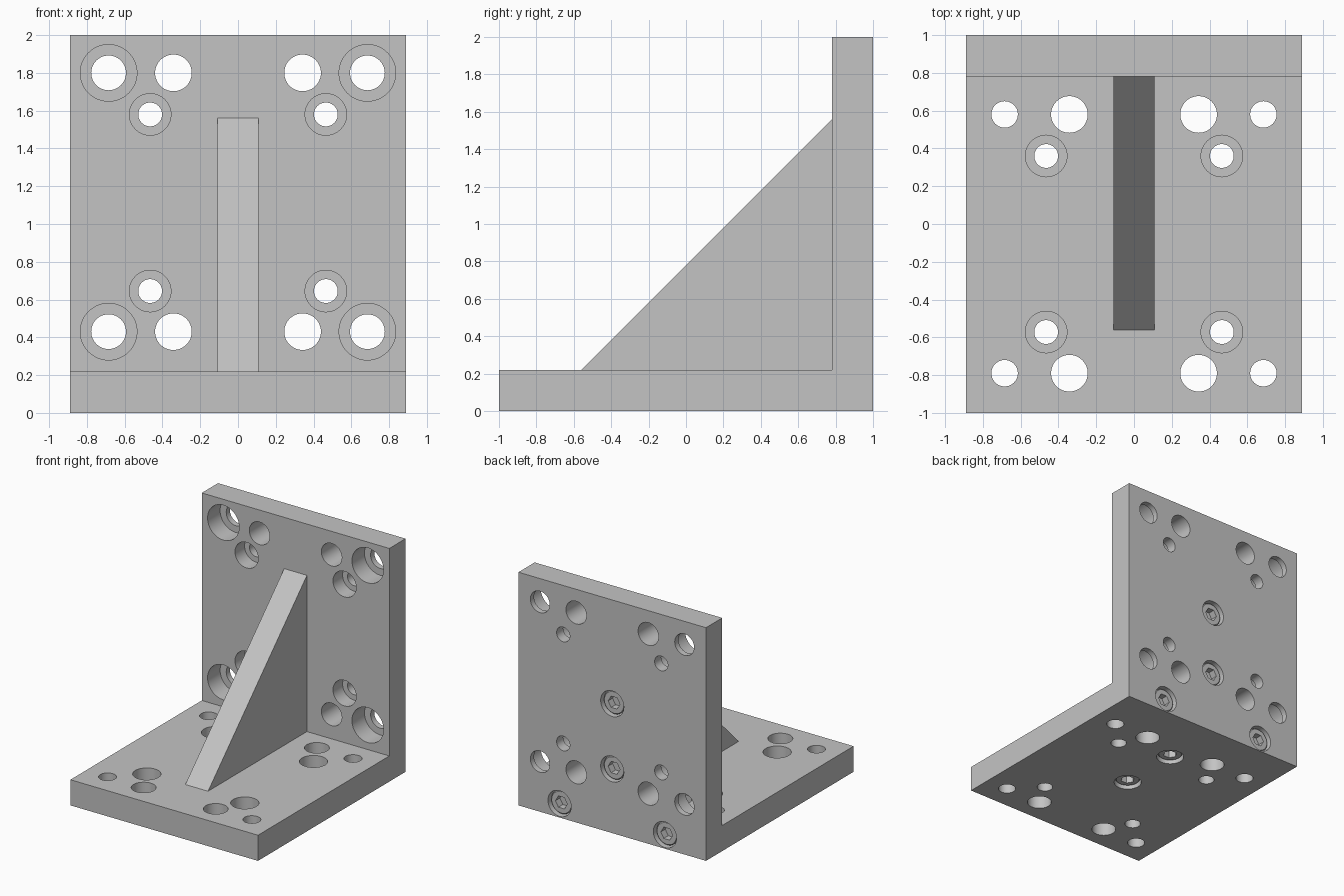
import bpy, bmesh, math
from mathutils import Matrix, Vector

if "Cube" in bpy.data.objects:
    bpy.data.objects.remove(bpy.data.objects["Cube"])

grey = bpy.data.materials.new("machined grey")
grey.use_nodes = True
grey.diffuse_color = (0.55, 0.55, 0.55, 1)
grey.node_tree.nodes["Principled BSDF"].inputs["Base Color"].default_value = (0.55, 0.55, 0.55, 1)

HALF_W, THICK = 0.89, 0.22
FACE_Y = 1 - THICK          # front face of the upright plate


def finish(name, bm):
    bmesh.ops.recalc_face_normals(bm, faces=bm.faces[:])
    mesh = bpy.data.meshes.new(name)
    bm.to_mesh(mesh)
    bm.free()
    mesh.materials.append(grey)
    obj = bpy.data.objects.new(name, mesh)
    bpy.context.collection.objects.link(obj)
    return obj


def prism(name, outline, half):
    """Extrude a (y, z) outline along x."""
    bm = bmesh.new()
    face = bm.faces.new([bm.verts.new((-half, y, z)) for y, z in outline])
    side = bmesh.ops.extrude_face_region(bm, geom=[face])["geom"]
    verts = [v for v in side if isinstance(v, bmesh.types.BMVert)]
    bmesh.ops.translate(bm, verts=verts, vec=(2 * half, 0, 0))
    return finish(name, bm)


def lathe(bm, profile, origin, axis, sides=48):
    """Closed turned solid: (radius, depth) steps along an axis from origin."""
    turn = Matrix.Translation(origin) @ Vector(axis).to_track_quat('Z', 'Y').to_matrix().to_4x4()
    rings = []
    for r, d in profile:
        angles = [2 * math.pi * i / sides for i in range(sides)]
        rings.append([bm.verts.new(turn @ Vector((r * math.cos(a), r * math.sin(a), d))) for a in angles])
    for a, b in zip(rings, rings[1:]):
        for i in range(sides):
            j = (i + 1) % sides
            bm.faces.new((a[i], a[j], b[j], b[i]))
    bm.faces.new(rings[0])
    bm.faces.new(rings[-1])


def cut(obj, bm):
    cutter = finish(obj.name + "_cutter", bm)
    cutter.hide_render = True
    mod = obj.modifiers.new("holes", 'BOOLEAN')
    mod.operation, mod.solver, mod.object = 'DIFFERENCE', 'EXACT', cutter
    bpy.ops.object.select_all(action='DESELECT')
    bpy.context.view_layer.objects.active = obj
    obj.select_set(True)
    bpy.ops.object.modifier_apply(modifier=mod.name)
    bpy.data.objects.remove(cutter)
    bpy.ops.object.shade_smooth_by_angle(angle=math.radians(30))


def bore(r, wide=0, depth=0):
    """Through hole, with an optional counterbore at the entry."""
    if wide:
        return [(wide, -0.05), (wide, depth), (r, depth), (r, THICK + 0.05)]
    return [(r, -0.05), (r, THICK + 0.05)]


# Plates and gusset
upright = prism("upright_plate", [(FACE_Y, 0), (1, 0), (1, 2), (FACE_Y, 2)], HALF_W)
base = prism("base_plate", [(-1, 0), (FACE_Y, 0), (FACE_Y, THICK), (-1, THICK)], HALF_W)
prism("gusset", [(-0.56, THICK), (FACE_Y, THICK), (FACE_Y, 1.56)], 0.108)

# Bolt positions: (origin, inward axis)
back_bolts = [((x, 1, z), (0, -1, 0)) for x, z in ((0, 1.11), (0, 0.55), (0.5, 0.12), (-0.5, 0.12))]
base_bolts = [((0, y, 0), (0, 0, 1)) for y in (0.457, -0.08)]
POCKET = [(0.11, -0.05), (0.11, 0.14)]

# Mounting holes, mirrored left and right
upright_holes, base_holes = bmesh.new(), bmesh.new()
for s in (-1, 1):
    for outer, inner in ((1.8, 1.58), (0.43, 0.645)):
        for x, z, profile in ((0.685, outer, bore(0.092, 0.15, 0.17)),
                              (0.342, outer, bore(0.097)),
                              (0.465, inner, bore(0.063, 0.11, 0.13))):
            lathe(upright_holes, profile, (s * x, FACE_Y, z), (0, 1, 0))
    for outer, inner in ((0.58, 0.36), (-0.79, -0.572)):
        for x, y, profile in ((0.685, outer, bore(0.07)),
                              (0.342, outer, bore(0.097)),
                              (0.465, inner, bore(0.063, 0.11, 0.13))):
            lathe(base_holes, profile, (s * x, y, THICK), (0, 0, -1))
for origin, axis in back_bolts:
    lathe(upright_holes, POCKET, origin, axis)
for origin, axis in base_bolts:
    lathe(base_holes, POCKET, origin, axis)
cut(upright, upright_holes)
cut(base, base_holes)

# Socket head screws
screws, sockets = bmesh.new(), bmesh.new()
for origin, axis in back_bolts + base_bolts:
    lathe(screws, [(0.092, 0.025), (0.1, 0.033), (0.1, 0.14), (0.06, 0.14), (0.06, 0.35)], origin, axis)
    lathe(sockets, [(0.056, 0), (0.056, 0.085)], origin, axis, 6)
cut(finish("socket_screws", screws), sockets)
